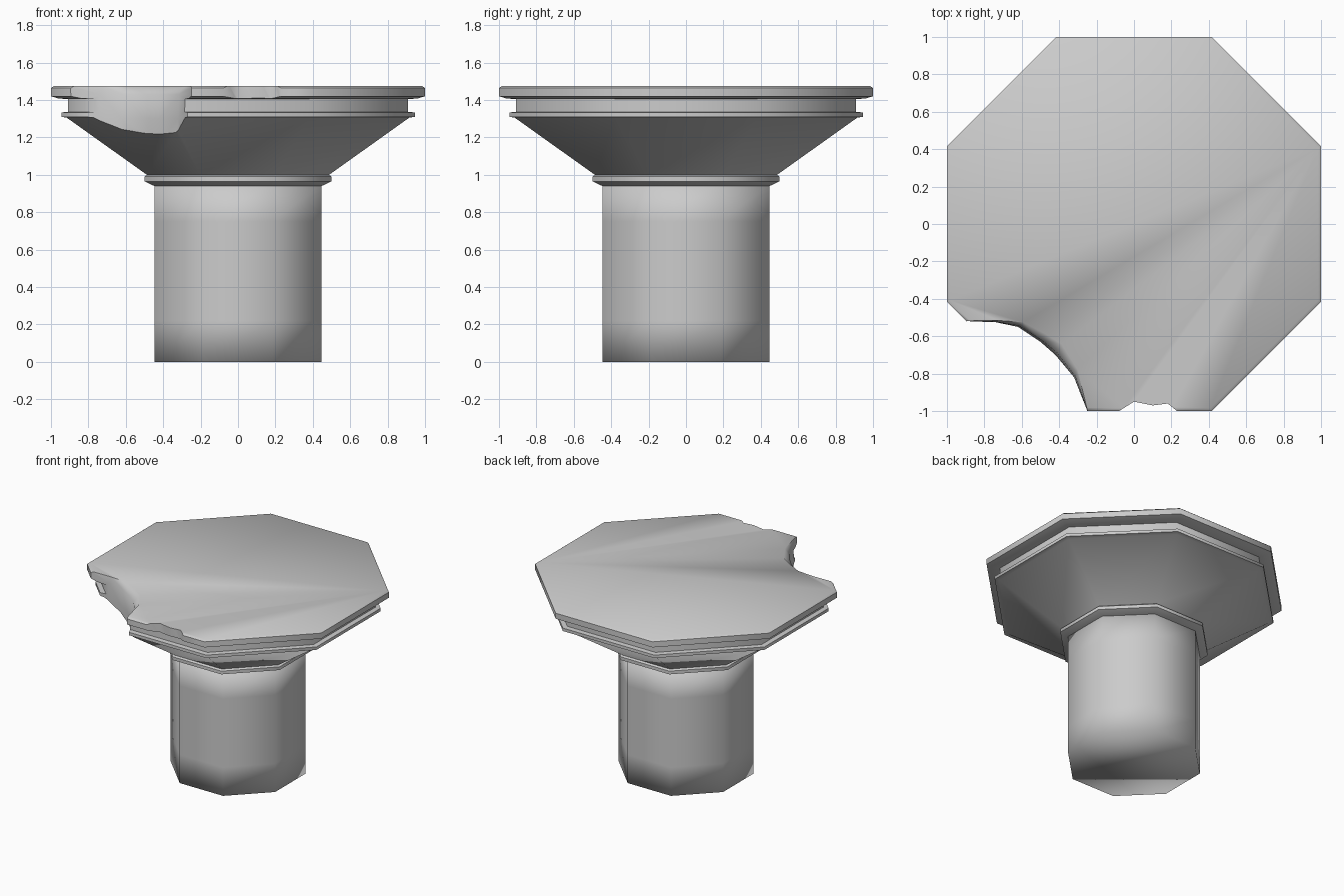
import bpy, bmesh, math

if "Cube" in bpy.data.objects:
    bpy.data.objects.remove(bpy.data.objects["Cube"])


def add_object(name, bm):
    bmesh.ops.recalc_face_normals(bm, faces=bm.faces[:])
    mesh = bpy.data.meshes.new(name)
    bm.to_mesh(mesh)
    bm.free()
    obj = bpy.data.objects.new(name, mesh)
    bpy.context.collection.objects.link(obj)
    return obj


def loft(name, loops):
    """Closed solid through a stack of equally long point loops."""
    bm = bmesh.new()
    rings = [[bm.verts.new(p) for p in loop] for loop in loops]
    n = len(rings[0])
    for a, b in zip(rings, rings[1:]):
        for i in range(n):
            j = (i + 1) % n
            bm.faces.new((a[i], a[j], b[j], b[i]))
    caps = [bm.faces.new(rings[0]), bm.faces.new(rings[-1])]
    if n != 8:
        bmesh.ops.triangulate(bm, faces=bm.faces[:])
    return add_object(name, bm)


def octagon(apothem, z):
    r = apothem / math.cos(math.pi / 8)
    angles = [math.pi / 8 + k * math.pi / 4 for k in range(8)]
    return [(r * math.cos(a), r * math.sin(a), z) for a in angles]


def select(obj):
    bpy.ops.object.select_all(action='DESELECT')
    obj.select_set(True)
    bpy.context.view_layer.objects.active = obj


def smooth(obj, degrees):
    select(obj)
    bpy.ops.object.shade_smooth_by_angle(angle=math.radians(degrees))


def carve(obj, cutter):
    mod = obj.modifiers.new("break", 'BOOLEAN')
    mod.operation = 'DIFFERENCE'
    mod.solver = 'EXACT'
    mod.object = cutter
    select(obj)
    bpy.ops.object.modifier_apply(modifier=mod.name)
    bpy.data.objects.remove(cutter, do_unlink=True)


# Octagonal shaft, softly shaded
shaft = loft("shaft", [octagon(0.447, z) for z in (0, 0.22, 0.75, 0.95)])
smooth(shaft, 100)

# Capital: collar ring, flared cone, thin rim, recessed neck and top slab
profile = [(0.447, 0.94), (0.5, 0.965), (0.5, 0.99), (0.487, 1.0),
           (0.915, 1.305), (0.945, 1.31), (0.945, 1.333), (0.91, 1.337),
           (0.91, 1.405), (0.96, 1.408), (1.0, 1.42), (1.0, 1.463),
           (0.985, 1.475)]
capital = loft("capital", [octagon(a, z) for a, z in profile])

# Large broken corner: ragged wall that leans inward near the top
wall = [(-0.89, -0.52), (-0.74, -0.525), (-0.62, -0.55), (-0.5, -0.63),
        (-0.42, -0.7), (-0.32, -0.82), (-0.25, -1.0)]
lean = [0.99, 0.96, 0.9, 0.86, 0.82, 0.88, 0.99]
outer = [(-0.2, -1.2), (-1.2, -1.2), (-1.1, -0.55)]


def wall_loop(z, amount):
    pts = [(x * (1 + (s - 1) * amount), y * (1 + (s - 1) * amount), z)
           for (x, y), s in zip(wall, lean)]
    return pts + [(x, y, z) for x, y in outer]


carve(capital, loft("corner_break", [
    wall_loop(1.05, 0), wall_loop(1.3, 0), wall_loop(1.43, 0.1),
    wall_loop(1.475, 0.45), wall_loop(1.55, 1)]))

# Small chip in the front edge of the slab
chip = [(-0.12, -1.03), (-0.08, -1.0), (0, -0.95), (0.1, -0.97),
        (0.18, -0.96), (0.23, -1.0), (0.26, -1.03)]
carve(capital, loft("edge_chip", [[(x, y, z) for x, y in chip]
                                  for z in (1.38, 1.55)]))
smooth(capital, 50)
